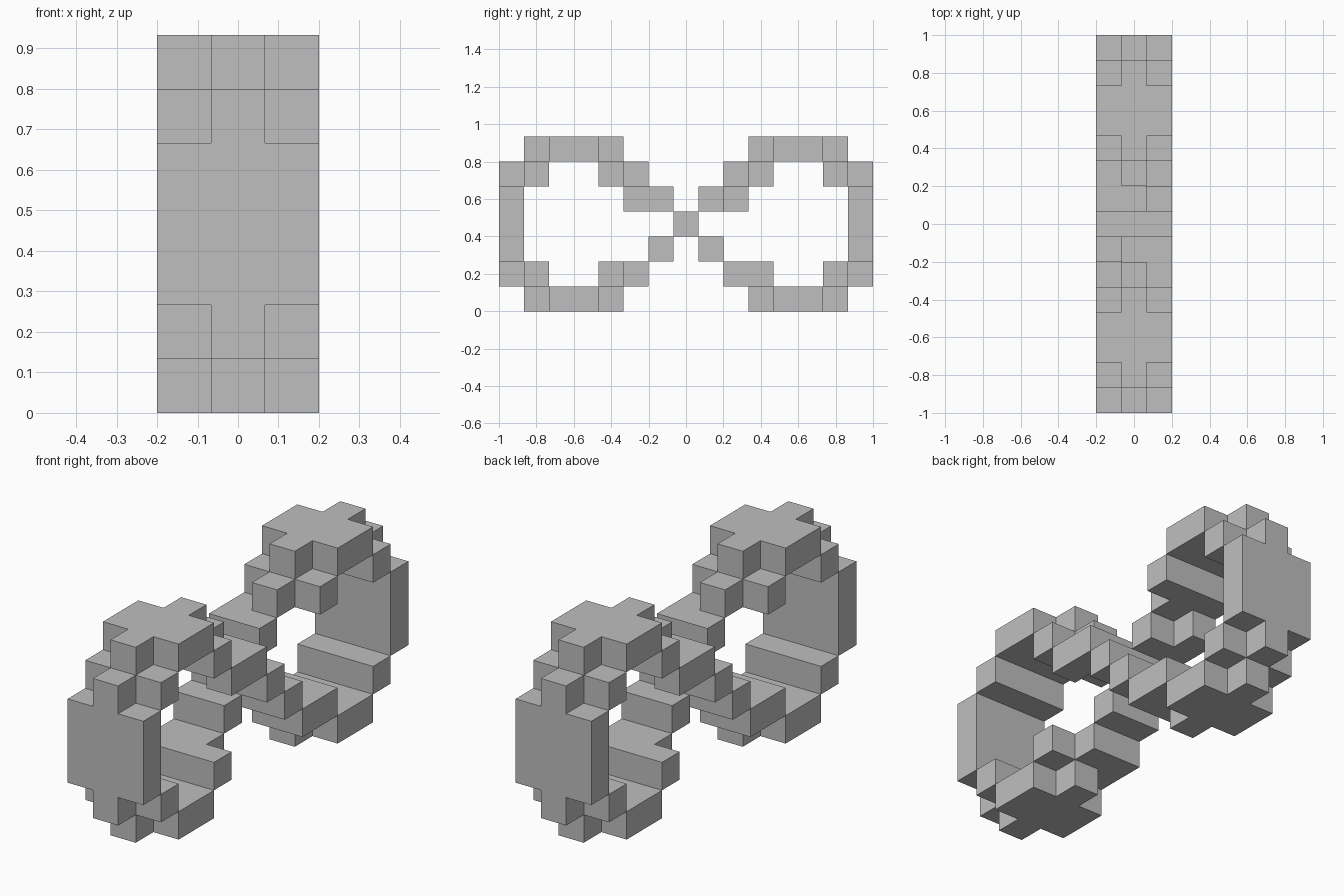
import bpy
import bmesh
from mathutils import Vector

cube = bpy.data.objects.get("Cube")
if cube:
    bpy.data.objects.remove(cube, do_unlink=True)

U = 2 / 15  # edge of one block
ALL, MID = (-1, 0, 1), (0,)

grey = bpy.data.materials.new("plain grey")
grey.use_nodes = True
colour = (0.52, 0.52, 0.52, 1)
grey.diffuse_color = colour
grey.node_tree.nodes["Principled BSDF"].inputs["Base Color"].default_value = colour


def blocks(xs, ys, zs):
    return {(x, y, z) for x in xs for y in ys for z in zs}


def flip(cells):
    """Mirror top to bottom."""
    return {(x, y, 6 - z) for x, y, z in cells}


def turn(cells):
    """Half turn about the vertical axis."""
    return {(-x, -y, z) for x, y, z in cells}


# Top of a loop: plus-shaped cap and the stepped corner beside the end wall
cap = blocks(ALL, (4, 5), (6,)) | blocks(MID, (3, 6), (6,))
corner = blocks(ALL, (6,), (5,)) | blocks(MID, (7,), (5,))
shoulder = blocks(ALL, (3,), (5,))

half = {
    "loop_top": cap,
    "loop_bottom": flip(cap),
    "upper_corner": corner,
    "lower_corner": flip(corner),
    "upper_shoulder": shoulder,
    "lower_shoulder": flip(shoulder),
    "end_wall": blocks(ALL, (7,), (2, 3, 4)),
    # Strands shift to opposite sides where they cross
    "upper_strand": blocks(MID, (2,), (5,)) | blocks((-1,), (1, 2), (4,)) | blocks(MID, (1,), (4,)),
    "lower_strand": blocks((0, 1), (2,), (1,)) | blocks((0, 1), (1,), (2,)),
}

parts = {"crossing_block": blocks(ALL, (0,), (3,))}
for name, cells in half.items():
    parts["back_" + name] = cells
    parts["front_" + name] = turn(cells)
occupied = set().union(*parts.values())


def build(name, cells):
    """Mesh only the exposed block faces, then join the flat areas."""
    bm = bmesh.new()
    for cell in sorted(cells):
        centre = Vector(cell) + Vector((0, 0, 0.5))
        for axis in range(3):
            for sign in (-1, 1):
                n = Vector((0, 0, 0))
                n[axis] = sign
                if tuple(int(c + d) for c, d in zip(cell, n)) in occupied:
                    continue
                a = Vector((0, 0, 0))
                a[(axis + 1) % 3] = 0.5
                b = n.cross(a)
                mid = centre + n / 2
                ring = (mid - a - b, mid + a - b, mid + a + b, mid - a + b)
                bm.faces.new([bm.verts.new(p * U) for p in ring])
    bmesh.ops.remove_doubles(bm, verts=bm.verts, dist=0.001)
    bmesh.ops.dissolve_limit(bm, angle_limit=0.01, verts=bm.verts, edges=bm.edges)
    mesh = bpy.data.meshes.new(name)
    bm.to_mesh(mesh)
    bm.free()
    mesh.materials.append(grey)
    bpy.context.collection.objects.link(bpy.data.objects.new(name, mesh))


for part, cells in parts.items():
    build(part, cells)
